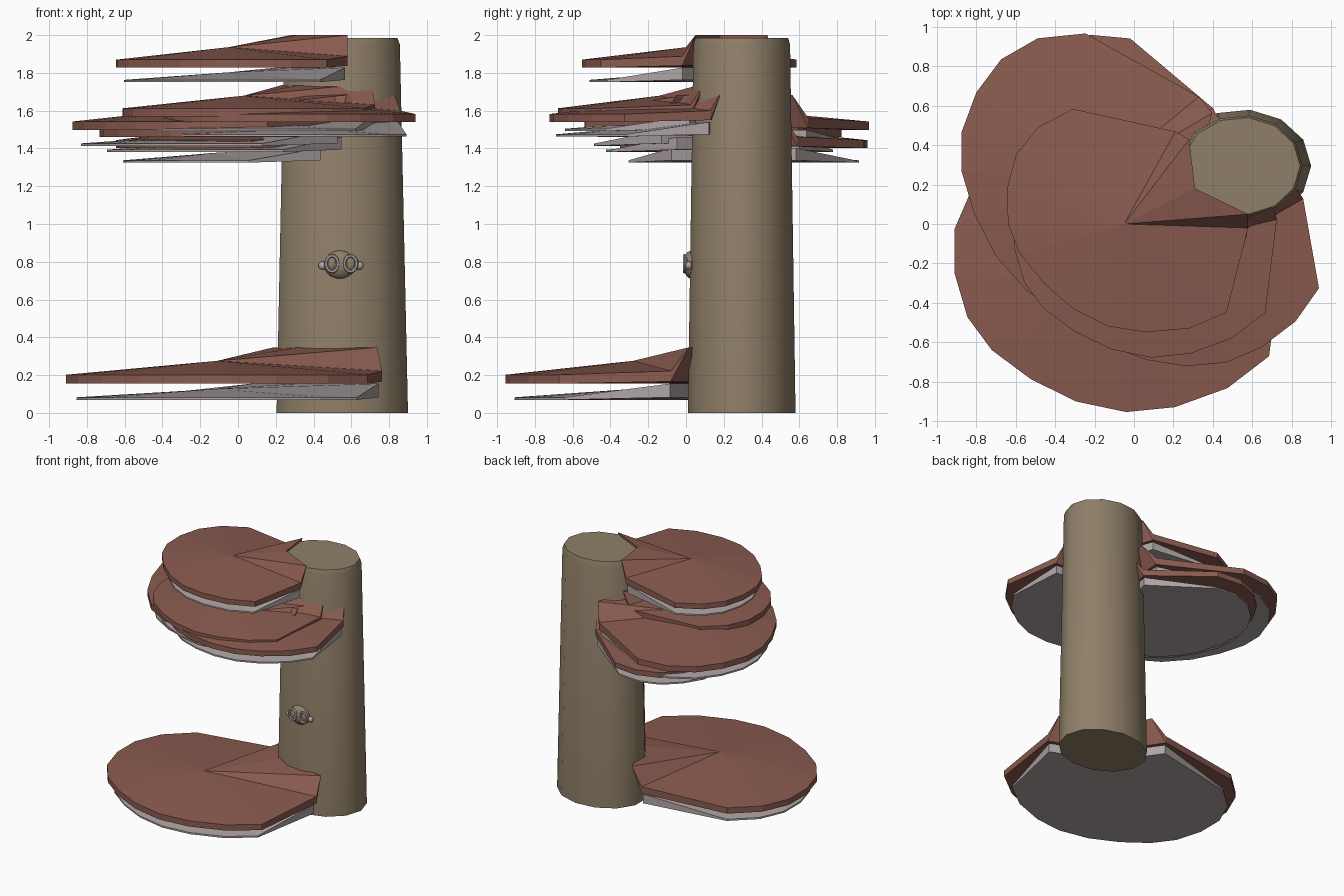
import bpy, bmesh, math
from mathutils import Matrix, Vector

if "Cube" in bpy.data.objects:
    bpy.data.objects.remove(bpy.data.objects["Cube"])


def material(name, rgb):
    m = bpy.data.materials.new(name)
    m.diffuse_color = (*rgb, 1)
    m.use_nodes = True
    m.node_tree.nodes["Principled BSDF"].inputs["Base Color"].default_value = m.diffuse_color
    return m


BARK = material("bark", (0.275, 0.212, 0.138))
CAP = material("cap_red_brown", (0.255, 0.105, 0.080))
GILL = material("gill_grey", (0.430, 0.375, 0.375))


def finish(name, bm, mat, smooth=False):
    bmesh.ops.recalc_face_normals(bm, faces=bm.faces)
    mesh = bpy.data.meshes.new(name)
    bm.to_mesh(mesh)
    bm.free()
    mesh.materials.append(mat)
    ob = bpy.data.objects.new(name, mesh)
    bpy.context.collection.objects.link(ob)
    if smooth:
        bpy.ops.object.select_all(action='DESELECT')
        ob.select_set(True)
        bpy.context.view_layer.objects.active = ob
        bpy.ops.object.shade_smooth_by_angle(angle=math.radians(35))
    return ob


# Trunk: tapered 13-sided column with a small bevel at the top
def trunk():
    bm = bmesh.new()
    n = 13
    rings = []
    for z, cx, rx, ry in [(0, 0.547, 0.353, 0.287), (1.95, 0.546, 0.311, 0.258),
                          (1.985, 0.546, 0.298, 0.247)]:
        rings.append([bm.verts.new((cx + rx * math.cos(2 * math.pi * i / n),
                                    0.295 + ry * math.sin(2 * math.pi * i / n), z))
                      for i in range(n)])
    for a, b in zip(rings, rings[1:]):
        for i in range(n):
            j = (i + 1) % n
            bm.faces.new((a[i], a[j], b[j], b[i]))
    bm.faces.new(rings[0][::-1])
    bm.faces.new(rings[-1])
    finish("trunk", bm, BARK, True)


# Shelf outline around the apex, with a notch that faces the trunk
RIM = [(0.52, -0.45), (0.33, -0.53), (0.11, -0.55), (-0.08, -0.52), (-0.26, -0.43),
       (-0.41, -0.30), (-0.53, -0.15), (-0.59, 0.0), (-0.595, 0.18), (-0.55, 0.35),
       (-0.44, 0.49), (-0.26, 0.585)]
NOTCH_B, NOTCH_A, HEEL = (0.63, -0.02), (0.26, 0.47), (0.36, 0.18)
HUMP_B, HUMP_A = (0.63, 0.05), (0.33, 0.43)


def shelf(name, apex, rot, s, base, k=1.1):
    h = 0.6 + 0.4 * s
    turn = Matrix.Rotation(math.radians(rot), 2)

    def placer(bm):
        def put(p, z, f=1.0):
            v = turn @ Vector(p) * s * f
            return bm.verts.new((apex[0] + v.x, apex[1] + v.y, base + z * h))
        return put

    # Cap: thin rim rising to the apex, with a raised hump at the trunk
    bm = bmesh.new()
    put = placer(bm)
    top = [put(NOTCH_B, 0.06, k)] + [put(p, 0.042) for p in RIM] + [put(NOTCH_A, 0.06, k)]
    low = [put(NOTCH_B, 0.01, k)] + [put(p, 0) for p in RIM] + [put(NOTCH_A, 0.01, k)]
    c_top, c_low = put((0, 0), 0.108), put((0, 0), 0.005)
    hb, ha = put(HUMP_B, 0.172, k), put(HUMP_A, 0.172, k)
    t_top, t_low = put(HEEL, 0.172, k), put(HEEL, 0.01, k)
    for i in range(len(top) - 1):
        bm.faces.new((c_top, top[i + 1], top[i]))
        bm.faces.new((c_low, low[i], low[i + 1]))
        bm.faces.new((top[i], top[i + 1], low[i + 1], low[i]))
    for f in [(c_top, hb, t_top), (c_top, t_top, ha), (c_top, top[0], hb),
              (c_top, ha, top[-1]), (c_low, low[-1], t_low), (c_low, t_low, low[0]),
              (ha, t_top, t_low), (ha, t_low, low[-1]), (ha, low[-1], top[-1]),
              (hb, t_low, t_top), (hb, low[0], t_low), (hb, top[0], low[0])]:
        bm.faces.new(f)
    finish(name + "_cap", bm, CAP)

    # Gills: flat plate underneath that thickens toward the trunk
    bm = bmesh.new()
    put = placer(bm)
    g = 0.93
    top = [put(NOTCH_B, 0.0, k * 0.98)] + [put(p, -0.065, g) for p in RIM] + [put(NOTCH_A, 0.0, k * 0.98)]
    low = [put(NOTCH_B, -0.065, k * 0.98)] + [put(p, -0.077, g) for p in RIM] + [put(NOTCH_A, -0.065, k * 0.98)]
    c_top, c_low = put((0, 0), -0.025), put((0, 0), -0.072)
    top.append(put(HEEL, 0.0, k))
    low.append(put(HEEL, -0.065, k))
    for i in range(len(top)):
        j = (i + 1) % len(top)
        bm.faces.new((c_top, top[j], top[i]))
        bm.faces.new((c_low, low[i], low[j]))
        bm.faces.new((top[i], top[j], low[j], low[i]))
    finish(name + "_gills", bm, GILL)


# Small knob with a pair of ringed eyes on the front of the trunk
def ball(name, loc, size, mat):
    bm = bmesh.new()
    bmesh.ops.create_uvsphere(bm, u_segments=16, v_segments=10, radius=1,
                              matrix=Matrix.Translation(loc) @ Matrix.Diagonal((*size, 1)))
    finish(name, bm, mat, True)


def ring(name, loc, rx, rz, thick, mat):
    bm = bmesh.new()
    n, m = 16, 6
    grid = []
    for i in range(n):
        a = 2 * math.pi * i / n
        grid.append([])
        for j in range(m):
            b = 2 * math.pi * j / m
            d = thick * math.cos(b)
            grid[-1].append(bm.verts.new((loc[0] + (rx + d) * math.cos(a),
                                          loc[1] + thick * math.sin(b),
                                          loc[2] + (rz + d) * math.sin(a))))
    for i in range(n):
        for j in range(m):
            i2, j2 = (i + 1) % n, (j + 1) % m
            bm.faces.new((grid[i][j], grid[i2][j], grid[i2][j2], grid[i][j2]))
    finish(name, bm, mat, True)


trunk()
shelf("bottom_shelf", (-0.11, -0.28), 14.7, 1.29, 0.155)
shelf("top_shelf", (-0.05, 0.0), 0, 1.0, 1.828, 1.0)
shelf("upper_front_shelf", (0.03, -0.14), 15, 1.03, 1.57)
shelf("right_shelf", (0.26, -0.22), 32, 1.0, 1.54)
shelf("large_left_shelf", (-0.22, 0.20), -22, 1.2, 1.497)
shelf("inner_left_shelf", (-0.136, 0.16), -15, 1.05, 1.46)
shelf("back_shelf", (-0.12, 0.31), -33, 1.0, 1.402)

ball("knob", (0.54, 0.03, 0.785), (0.085, 0.045, 0.075), BARK)
for side, x in (("left", 0.498), ("right", 0.596)):
    ring(side + "_eye_ring", (x, -0.008, 0.79), 0.032, 0.042, 0.010, GILL)
    ball(side + "_eye", (x, -0.002, 0.79), (0.025, 0.014, 0.034), BARK)
for side, x in (("left", 0.448), ("right", 0.642)):
    ball(side + "_ear", (x, 0.015, 0.78), (0.022, 0.018, 0.022), GILL)
